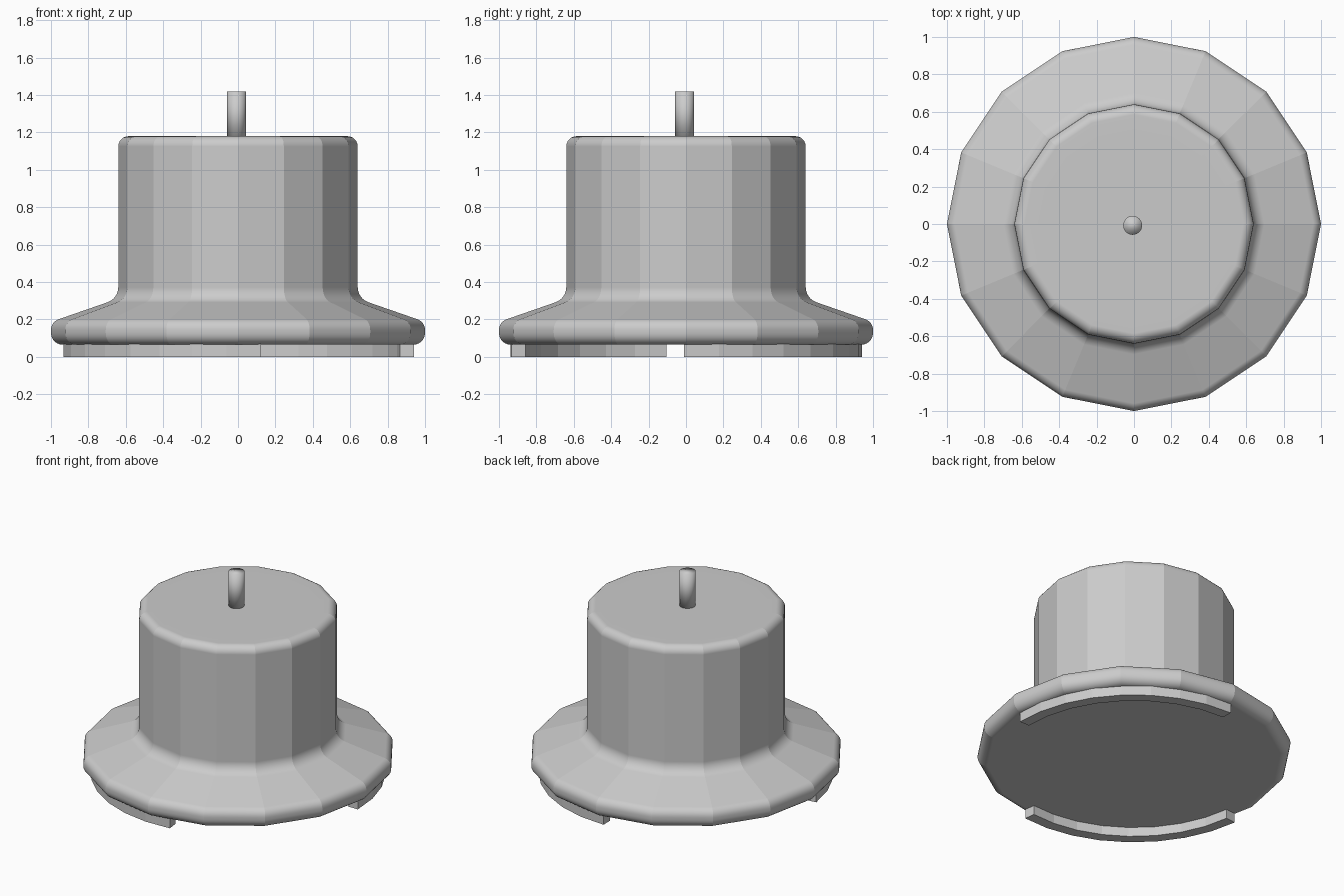
import bpy, bmesh, math
from mathutils import Vector, Matrix

old = bpy.data.objects.get("Cube")
if old:
    bpy.data.objects.remove(old, do_unlink=True)

grey = bpy.data.materials.new("plain_grey")
grey.use_nodes = True
colour = (0.6, 0.6, 0.6, 1)
grey.diffuse_color = colour
grey.node_tree.nodes["Principled BSDF"].inputs["Base Color"].default_value = colour


def finish(bm, name):
    bmesh.ops.recalc_face_normals(bm, faces=bm.faces)
    mesh = bpy.data.meshes.new(name)
    bm.to_mesh(mesh)
    bm.free()
    mesh.materials.append(grey)
    obj = bpy.data.objects.new(name, mesh)
    bpy.context.collection.objects.link(obj)
    return obj


def rounded(corners, steps=6):
    """Outline of (radius, height) points with filleted corners."""
    pts = []
    for i, (r, z, rad) in enumerate(corners):
        p = Vector((r, z))
        if rad == 0:
            pts.append(p)
            continue
        a = (Vector(corners[i - 1][:2]) - p).normalized()
        b = (Vector(corners[i + 1][:2]) - p).normalized()
        half = a.angle(b) / 2
        centre = p + (a + b).normalized() * rad / math.sin(half)
        start = p + a * rad / math.tan(half) - centre
        end = p + b * rad / math.tan(half) - centre
        sweep = start.angle(end)
        for k in range(steps + 1):
            t = k / steps
            pts.append(centre + (start * math.sin((1 - t) * sweep)
                                 + end * math.sin(t * sweep)) / math.sin(sweep))
    return pts


def lathe(name, outline, sides):
    """Turned solid, faceted around the axis and smooth along the outline."""
    bm = bmesh.new()
    rings = []
    for r, z in outline:
        rings.append([bm.verts.new((r * math.cos(math.tau * i / sides),
                                    r * math.sin(math.tau * i / sides), z))
                      for i in range(sides)])
    for low, high in zip(rings, rings[1:]):
        for i in range(sides):
            j = (i + 1) % sides
            bm.faces.new((low[i], low[j], high[j], high[i])).smooth = True
            bm.edges.get((low[i], high[i])).smooth = False
    bm.faces.new(rings[0][::-1]).smooth = True
    bm.faces.new(rings[-1]).smooth = True
    obj = finish(bm, name)
    keep = obj.modifiers.new("flat_panels", "WEIGHTED_NORMAL")
    keep.keep_sharp = True
    return obj


def foot(name, start, end, inner=0.865, outer=0.94, height=0.07, steps=8):
    """Curved bar following part of the rim."""
    bm = bmesh.new()
    rows = []
    for k in range(steps + 1):
        turn = Matrix.Rotation(math.radians(start + (end - start) * k / steps), 3, 'Z')
        rows.append([bm.verts.new(turn @ Vector((r, 0, z))) for r, z in
                     ((inner, 0), (outer, 0), (outer, height), (inner, height))])
    for a, b in zip(rows, rows[1:]):
        for i in range(4):
            j = (i + 1) % 4
            bm.faces.new((a[i], a[j], b[j], b[i]))
    bm.faces.new(rows[0])
    bm.faces.new(rows[-1])
    return finish(bm, name)


# Flared body: bottom edge, rim, neck and top shoulder
lathe("body", rounded([(0.6, 0.065, 0), (1, 0.065, 0.063), (1, 0.187, 0.06),
                       (0.64, 0.312, 0.085), (0.64, 1.18, 0.055), (0.5, 1.18, 0)]), 16)

# Pin on top
pin = lathe("pin", [(0.051, 1.17), (0.051, 1.42)], 16)
pin.location = (-0.007, -0.007, 0)

# Curved feet under the rim
foot("front_right_foot", 187, 277.5)
foot("back_left_foot", -0.7, 91)
